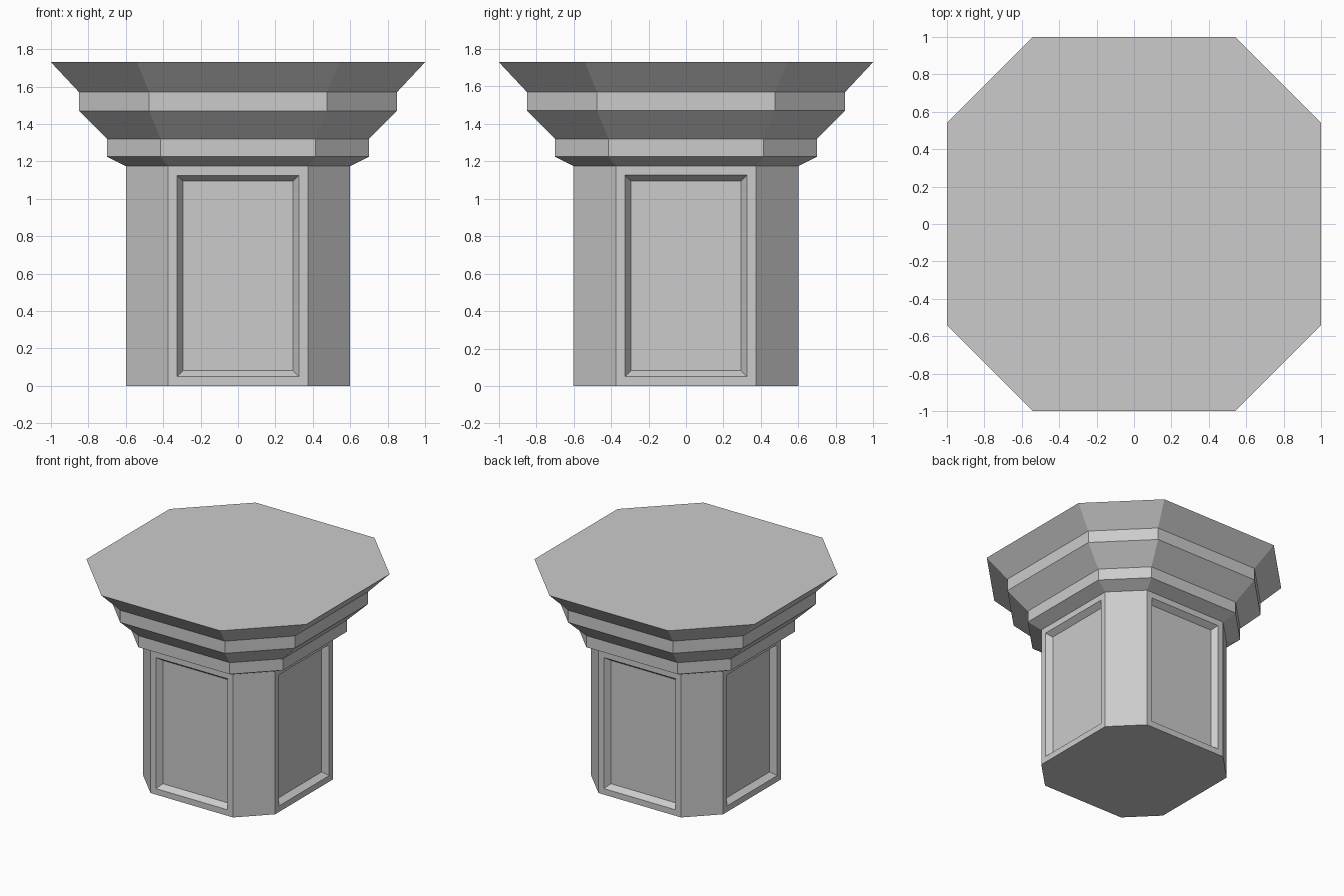
import bpy, bmesh

if "Cube" in bpy.data.objects:
    bpy.data.objects.remove(bpy.data.objects["Cube"])

# Profile of the pedestal: height, half width, half length of the wide side
PROFILE = [(0, 0.6, 0.375), (1.175, 0.6, 0.375), (1.225, 0.7, 0.415),
           (1.32, 0.7, 0.415), (1.47, 0.85, 0.475), (1.57, 0.85, 0.475),
           (1.73, 1.0, 0.54)]


def octagon(bm, z, a, b):
    pts = [(b, -a), (a, -b), (a, b), (b, a), (-b, a), (-a, b), (-a, -b), (-b, -a)]
    return [bm.verts.new((x, y, z)) for x, y in pts]


bm = bmesh.new()
rings = [octagon(bm, *p) for p in PROFILE]

# Stepped walls, keeping the four wide shaft faces for panels
panels = []
for level, (lo, hi) in enumerate(zip(rings, rings[1:])):
    for i in range(8):
        j = (i + 1) % 8
        face = bm.faces.new((lo[i], lo[j], hi[j], hi[i]))
        if level == 0 and i % 2 == 1:
            panels.append(face)

# Bottom and top caps
bm.faces.new(rings[0][::-1])
bm.faces.new(rings[-1])
bm.normal_update()

# Recessed panels with a sloped border
bmesh.ops.inset_individual(bm, faces=panels, thickness=0.07)
bmesh.ops.inset_individual(bm, faces=panels, thickness=0.045, depth=-0.045)
bm.normal_update()

mesh = bpy.data.meshes.new("pedestal")
bm.to_mesh(mesh)
bm.free()
bpy.context.collection.objects.link(bpy.data.objects.new("pedestal", mesh))
